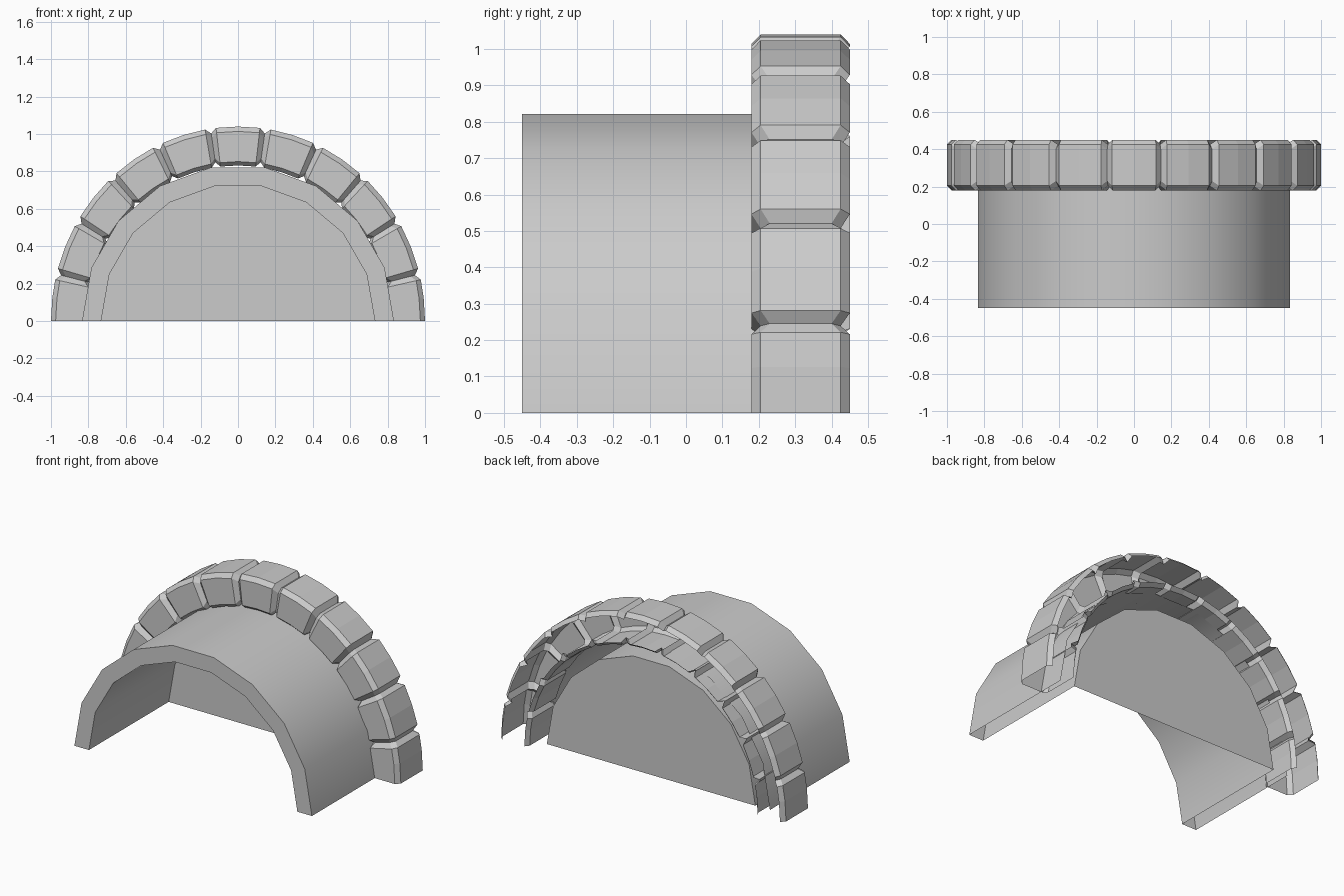
import bpy, bmesh, math

if "Cube" in bpy.data.objects:
    bpy.data.objects.remove(bpy.data.objects["Cube"])


def loft(name, sections, smooth=False):
    """Skin a list of open cross-sections into one sheet."""
    bm = bmesh.new()
    rows = [[bm.verts.new(p) for p in s] for s in sections]
    for a, b in zip(rows, rows[1:]):
        for i in range(len(a) - 1):
            bm.faces.new((a[i], a[i + 1], b[i + 1], b[i]))
    bmesh.ops.recalc_face_normals(bm, faces=bm.faces)
    # make sure the outward-facing sheet points away from the arch
    top = max(bm.faces, key=lambda f: f.calc_center_median().z)
    if top.normal.z < 0:
        bmesh.ops.reverse_faces(bm, faces=bm.faces)
    return finish(name, bm, smooth)


def finish(name, bm, smooth=False):
    me = bpy.data.meshes.new(name)
    bm.to_mesh(me)
    bm.free()
    ob = bpy.data.objects.new(name, me)
    bpy.context.collection.objects.link(ob)
    if smooth:
        bpy.ops.object.select_all(action='DESELECT')
        ob.select_set(True)
        bpy.context.view_layer.objects.active = ob
        bpy.ops.object.shade_smooth_by_angle(angle=math.radians(30))
    return ob


def ring(profile, deg, stretch=1.0):
    """Place a (radius, y) profile at an angle around the arch."""
    c, s = math.cos(math.radians(deg)), math.sin(math.radians(deg))
    return [(r * c, y, r * s * stretch) for r, y in profile]


FRONT, RING, WALL, BACK = -0.45, 0.18, 0.35, 0.45
R_IN, R_OUT = 0.732, 0.834
angles = [20 * i for i in range(10)]

# Barrel vault: inner skin, front rim and outer skin, open underneath
vault = [(R_IN, WALL), (R_IN, FRONT), (R_OUT, FRONT), (R_OUT, WALL)]
loft("vault", [ring(vault, a) for a in angles], smooth=True)

# Flat wall closing the far end
bm = bmesh.new()
bm.faces.new([bm.verts.new(ring([(R_IN, WALL)], a)[0]) for a in angles])
finish("end_wall", bm)


# Stone ring: chamfered blocks split by V grooves, open at the back
def stone_profile(d):
    ro, ri, y0, y1, c = 1.0 - d, 0.80 + d, RING + d, BACK - d, 0.025
    return [(ro - c, y1), (ro, y1 - c), (ro, y0 + c), (ro - c, y0),
            (ri + 0.02, y0), (ri, y0 + c), (ri, y1 - c), (ri + 0.02, y1)]


full, groove = stone_profile(0), stone_profile(0.025)
first, count, bevel = 14.0, 9, 1.7
step = (180 - 2 * first) / count
joints = [0] + [first + step * i for i in range(count + 1)] + [180]
stones = [ring(full, 0, 1.04)]
for a, b in zip(joints, joints[1:]):
    if a > 0:
        stones += [ring(groove, a, 1.04), ring(full, a + bevel, 1.04)]
    stones.append(ring(full, (a + b) / 2, 1.04))
    if b < 180:
        stones.append(ring(full, b - bevel, 1.04))
stones.append(ring(full, 180, 1.04))
loft("stone_ring", stones)
